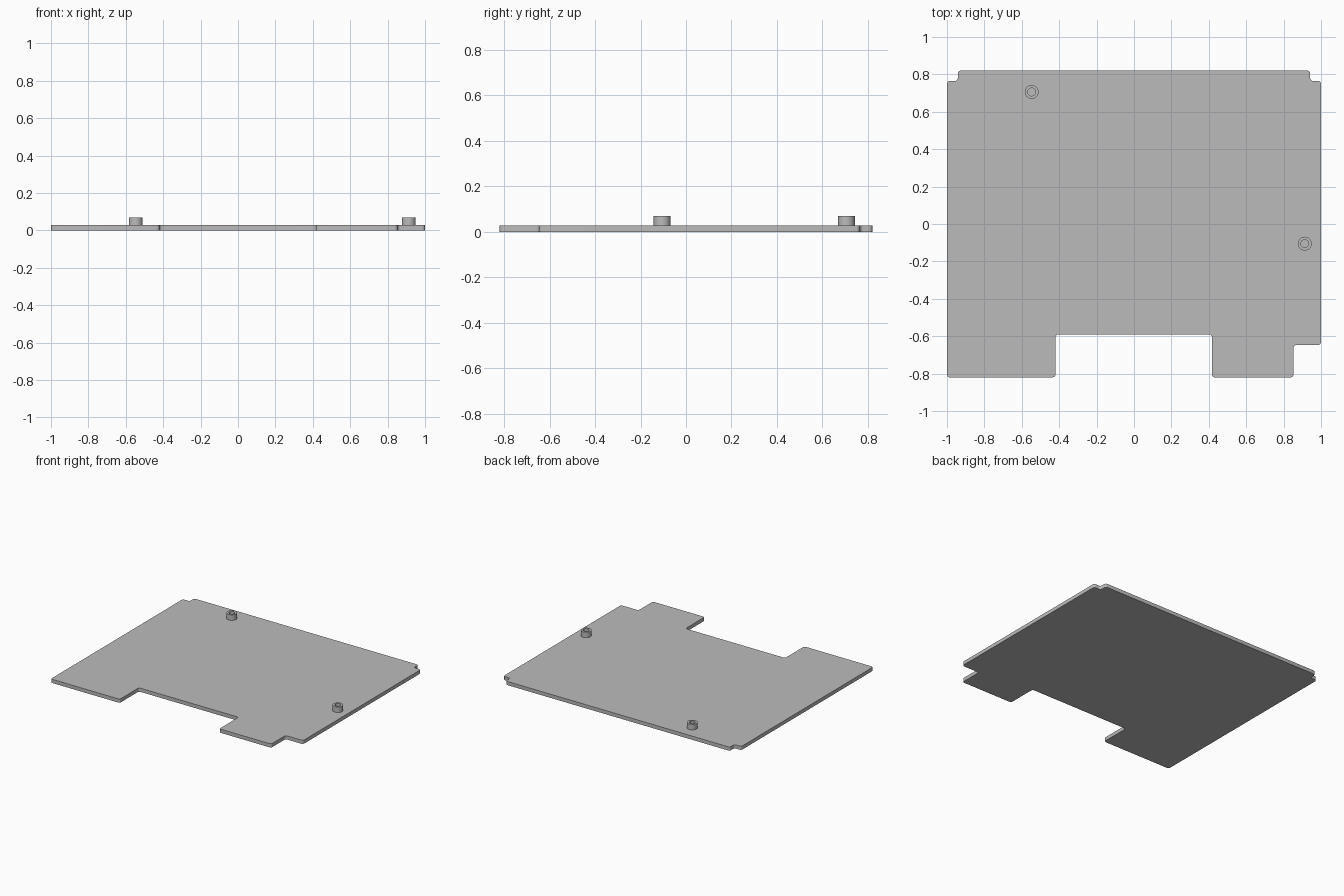
import bpy
import bmesh
from math import pi
from mathutils import Vector

if "Cube" in bpy.data.objects:
    bpy.data.objects.remove(bpy.data.objects["Cube"], do_unlink=True)

PLATE_TOP = 0.028
POST_TOP = 0.07
CORNER_RADIUS = 0.016

grey = bpy.data.materials.new("plain grey")
grey.use_nodes = True
grey.diffuse_color = (0.5, 0.5, 0.5, 1)
grey.node_tree.nodes["Principled BSDF"].inputs["Base Color"].default_value = (0.5, 0.5, 0.5, 1)


def finish(bm, name):
    """Turn a bmesh into a grey object whose sharp edges stay crisp."""
    bmesh.ops.recalc_face_normals(bm, faces=bm.faces)
    mesh = bpy.data.meshes.new(name)
    bm.to_mesh(mesh)
    bm.free()
    mesh.materials.append(grey)
    obj = bpy.data.objects.new(name, mesh)
    bpy.context.collection.objects.link(obj)
    bpy.ops.object.select_all(action='DESELECT')
    obj.select_set(True)
    bpy.context.view_layer.objects.active = obj
    bpy.ops.object.shade_smooth_by_angle(angle=pi / 6)
    return obj


# Flat plate: notched outline, rounded corners, extruded upward
outline = [
    (-1, -0.82), (-0.42, -0.82), (-0.42, -0.59), (0.417, -0.59),
    (0.417, -0.82), (0.853, -0.82), (0.853, -0.647), (1, -0.647),
    (1, 0.765), (0.942, 0.765), (0.942, 0.82),
    (-0.942, 0.82), (-0.942, 0.765), (-1, 0.765),
]
bm = bmesh.new()
bm.faces.new([bm.verts.new((x, y, 0)) for x, y in outline])
bmesh.ops.bevel(bm, geom=bm.verts[:], offset=CORNER_RADIUS, segments=5,
                profile=0.5, affect='VERTICES')
top = bmesh.ops.extrude_face_region(bm, geom=bm.faces[:])["geom"]
bmesh.ops.translate(bm, vec=(0, 0, PLATE_TOP),
                    verts=[v for v in top if isinstance(v, bmesh.types.BMVert)])
finish(bm, "plate")


# Hollow round posts: a profile spun about the vertical axis
def add_post(name, x, y, outer=0.037, inner=0.021):
    profile = [(outer, PLATE_TOP), (outer, POST_TOP), (inner, POST_TOP),
               (inner, PLATE_TOP + 0.001), (0, PLATE_TOP + 0.001)]
    bm = bmesh.new()
    verts = [bm.verts.new((r, 0, z)) for r, z in profile]
    edges = [bm.edges.new(pair) for pair in zip(verts, verts[1:])]
    bmesh.ops.spin(bm, geom=verts + edges, cent=(0, 0, 0), axis=(0, 0, 1),
                   angle=2 * pi, steps=32)
    bmesh.ops.remove_doubles(bm, verts=bm.verts, dist=0.0001)
    finish(bm, name).location = Vector((x, y, 0))


add_post("back_post", -0.547, 0.706)
add_post("side_post", 0.913, -0.105)
